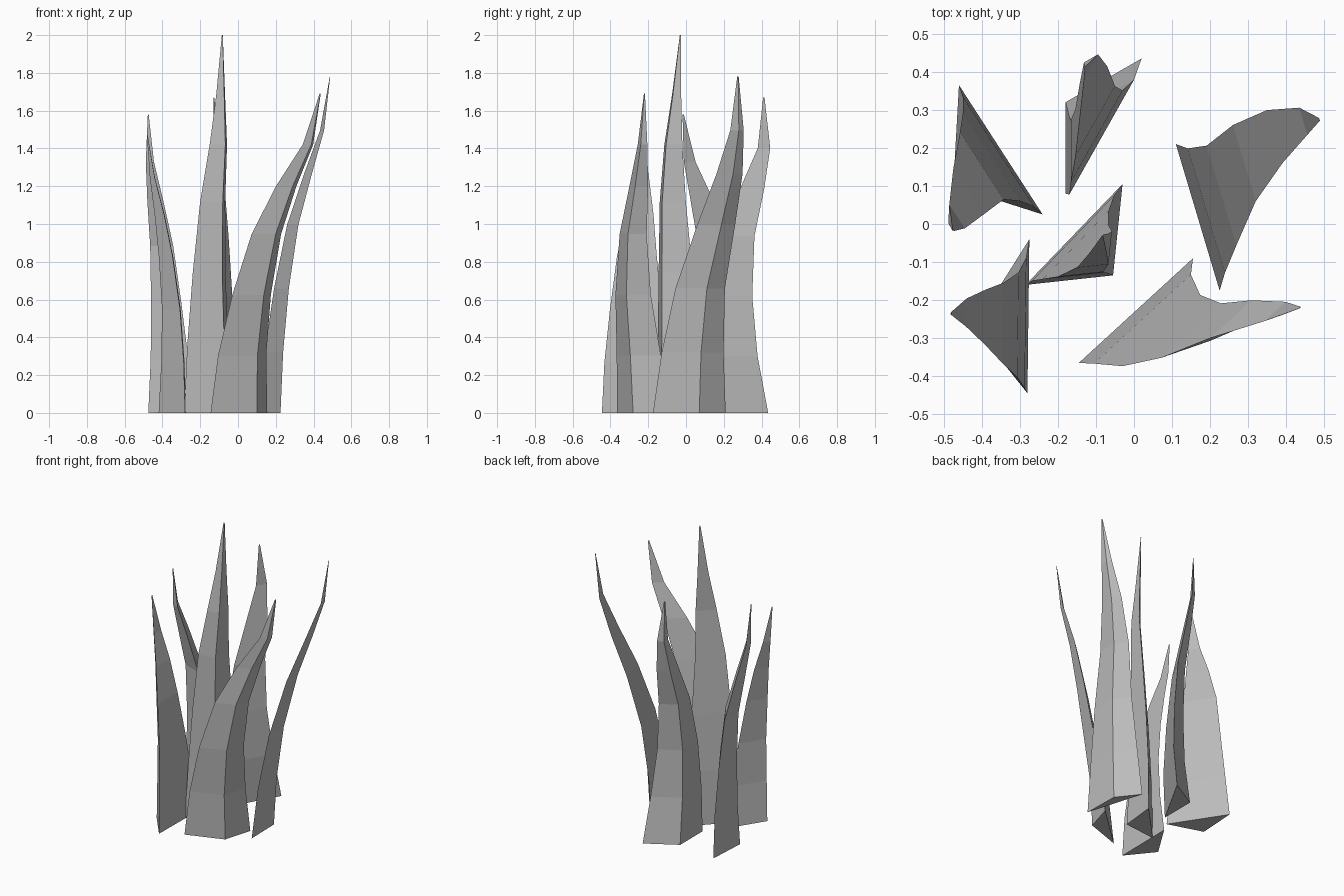
import bpy
import bmesh
from mathutils import Vector

cube = bpy.data.objects.get("Cube")
if cube:
    bpy.data.objects.remove(cube, do_unlink=True)

# One plain grey for every blade
grey = bpy.data.materials.new("stone_grey")
grey.use_nodes = True
grey.diffuse_color = (0.5, 0.5, 0.5, 1)
grey.node_tree.nodes["Principled BSDF"].inputs["Base Color"].default_value = (0.5, 0.5, 0.5, 1)

# Shared blade profile: height fraction and width fraction of each ring
RINGS = [(0, 1), (.18, .85), (.37, .68), (.56, .52), (.71, .36), (.84, .185), (1, .02)]
UNIT = 0.01  # blade measurements below are in hundredths


def make_blade(name, height, wide_start, ridge, wide_end, spine):
    """Taper a three-sided base section along a bent spine.
    The spine follows the middle of the wide side, ring by ring."""
    corners = [Vector(c) * UNIT for c in (wide_start, ridge, wide_end)]
    root = (corners[0] + corners[2]) / 2
    path = [root] + [Vector(p) * UNIT for p in spine]

    bm = bmesh.new()
    rings = []
    for (rise, width), centre in zip(RINGS, path):
        ring = []
        for corner in corners:
            spot = centre + (corner - root) * width
            ring.append(bm.verts.new((spot.x, spot.y, rise * height * UNIT)))
        rings.append(ring)

    # Side walls between neighbouring rings
    for low, high in zip(rings, rings[1:]):
        for i in range(3):
            j = (i + 1) % 3
            bm.faces.new((low[i], low[j], high[j], high[i]))
    # Closed underside and tip
    bm.faces.new(reversed(rings[0]))
    bm.faces.new(rings[-1])
    bmesh.ops.recalc_face_normals(bm, faces=bm.faces)

    mesh = bpy.data.meshes.new(name)
    bm.to_mesh(mesh)
    bm.free()
    mesh.materials.append(grey)
    blade = bpy.data.objects.new(name, mesh)
    bpy.context.collection.objects.link(blade)
    return blade


# Tall upright blade in the middle
make_blade("centre_blade", 200, (-28.5, -16), (-5.5, -13.5), (-3, 10.5),
           [(-16, -3.7), (-15.3, -5.5), (-13.4, -7), (-10.4, -6.7), (-9.2, -5), (-8.3, -3)])

# Blades sweeping out to the +x side
make_blade("front_left_blade", 169, (-14.5, -36.5), (10, -28), (15.5, -9),
           [(2.2, -25), (7.2, -28), (15, -28), (25.5, -25), (37, -23), (43.5, -22)])
make_blade("back_left_blade", 178, (22.5, -17.5), (22, 7), (11, 21),
           [(19, 3.5), (23, 7.5), (29, 16), (37, 23), (44.5, 27), (48.7, 27.5)])

# Blades curling out to the -x side
make_blade("back_right_blade", 158, (-46, 36.5), (-47.5, 10), (-24, 2.5),
           [(-35.6, 19), (-37.5, 17.6), (-40, 15.3), (-43.5, 8.6), (-46.5, 2), (-47.5, -1.5)])
make_blade("front_right_blade", 148, (-27.5, -4), (-42, -27), (-28, -44.5),
           [(-28.5, -26), (-30.5, -26.5), (-34.5, -26), (-39, -24.5), (-44, -23.3), (-48, -23.5)])

# Blade leaning backwards
make_blade("rear_blade", 167, (2, 43.5), (-18, 32), (-18, 8),
           [(-8.5, 22.8), (-9.8, 23), (-10.2, 27), (-10.6, 35), (-11.3, 41.3), (-12.8, 41.2)])
